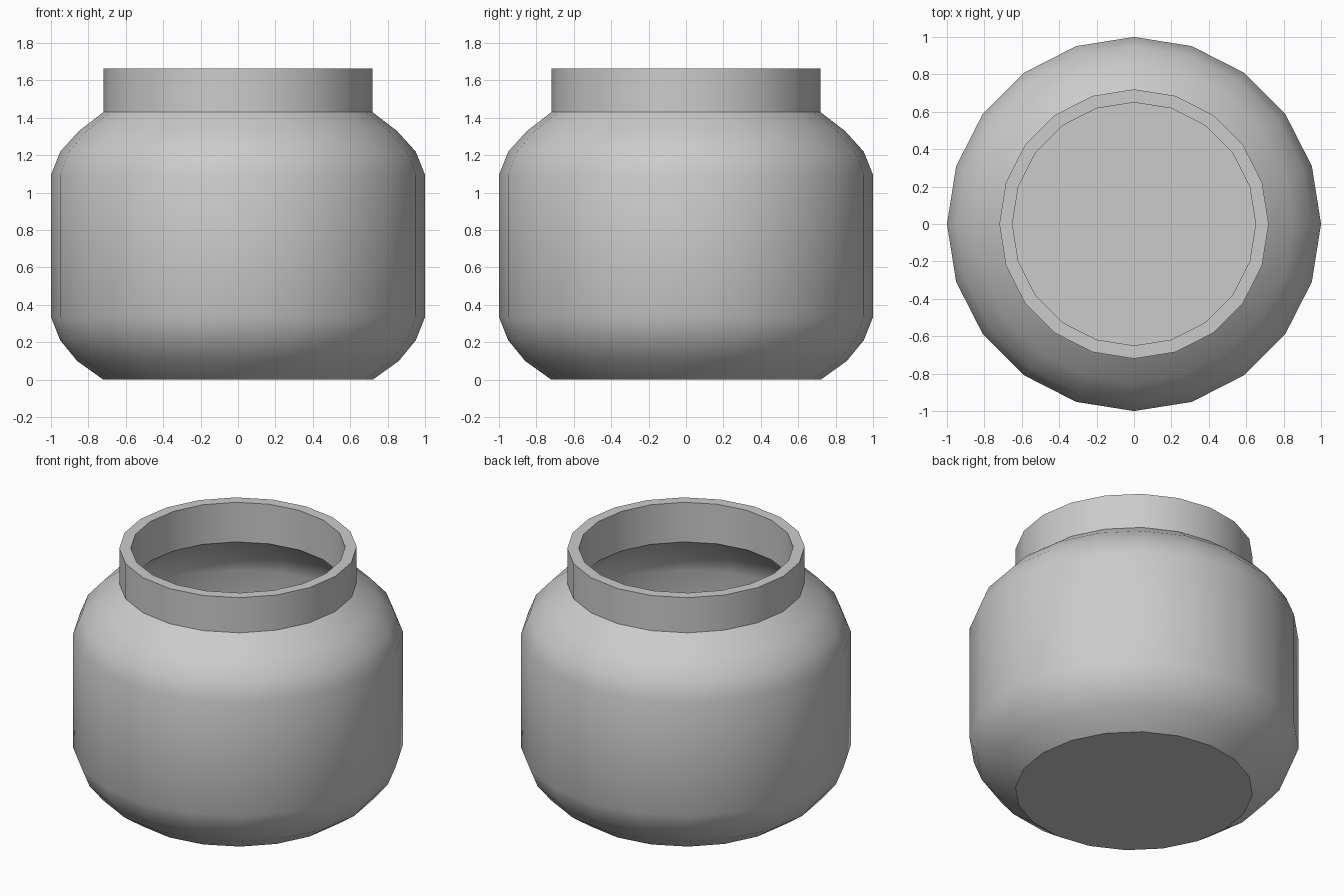
import bpy, bmesh, math

if "Cube" in bpy.data.objects:
    bpy.data.objects.remove(bpy.data.objects["Cube"])

SIDES = 20

# Half section (radius, height): outside from base to rim, then inside down to the floor
OUTER = [(0.72, 0), (0.86, 0.10), (0.95, 0.21), (1.0, 0.335),
         (1.0, 1.095), (0.95, 1.22), (0.85, 1.33), (0.72, 1.43), (0.72, 1.665)]
INNER = [(0.65, 1.665), (0.65, 1.40), (0.80, 1.285), (0.89, 1.185), (0.93, 1.08),
         (0.93, 0.35), (0.885, 0.245), (0.81, 0.155), (0.69, 0.07)]


def lathe(name, profile):
    """Revolve a profile around z and cap both ends."""
    bm = bmesh.new()
    rings = []
    for r, z in profile:
        rings.append([bm.verts.new((r * math.cos(a), r * math.sin(a), z))
                      for a in (2 * math.pi * i / SIDES for i in range(SIDES))])
    for lo, hi in zip(rings, rings[1:]):
        for i in range(SIDES):
            j = (i + 1) % SIDES
            bm.faces.new((lo[i], lo[j], hi[j], hi[i]))
    bm.faces.new(rings[0][::-1])
    bm.faces.new(rings[-1])
    bmesh.ops.recalc_face_normals(bm, faces=bm.faces[:])
    mesh = bpy.data.meshes.new(name)
    bm.to_mesh(mesh)
    bm.free()
    obj = bpy.data.objects.new(name, mesh)
    bpy.context.collection.objects.link(obj)
    return obj


# Hollow jar with rounded shoulders and a straight neck
jar = lathe("jar", OUTER + INNER)
bpy.context.view_layer.objects.active = jar
jar.select_set(True)
bpy.ops.object.shade_smooth_by_angle(angle=math.radians(30))
